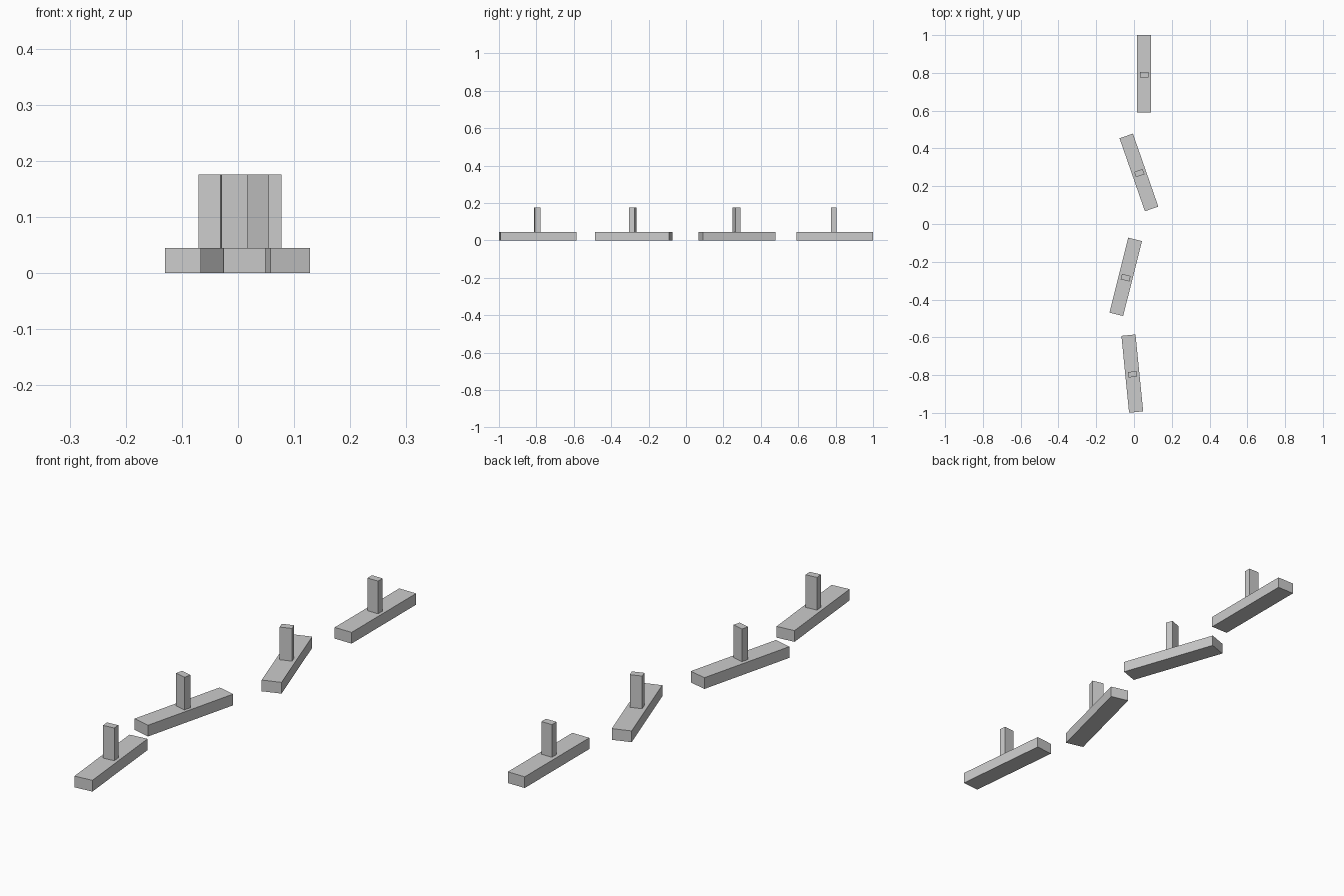
import bpy, bmesh
from math import radians
from mathutils import Matrix, Vector

if "Cube" in bpy.data.objects:
    bpy.data.objects.remove(bpy.data.objects["Cube"])

BASE = (0.075, 0.409, 0.045)
POST = (0.047, 0.029, 0.131)


def box(name, size, centre, world):
    bm = bmesh.new()
    bmesh.ops.create_cube(bm, size=1)
    bmesh.ops.scale(bm, vec=Vector(size), verts=bm.verts)
    bmesh.ops.translate(bm, vec=Vector(centre), verts=bm.verts)
    mesh = bpy.data.meshes.new(name)
    bm.to_mesh(mesh)
    bm.free()
    obj = bpy.data.objects.new(name, mesh)
    obj.matrix_world = world
    bpy.context.collection.objects.link(obj)


# Row of markers: x, y, turn in degrees
markers = [(-0.009, -0.792, 5.7), (-0.044, -0.280, -14.1),
           (0.026, 0.273, 19.2), (0.053, 0.795, 0.0)]

for i, (x, y, turn) in enumerate(markers, 1):
    world = Matrix.Translation((x, y, 0)) @ Matrix.Rotation(radians(turn), 4, 'Z')
    # Flat bar on the ground
    box(f"base_bar_{i}", BASE, (0, 0, BASE[2] / 2), world)
    # Upright post standing on the bar
    box(f"upright_post_{i}", POST, (0.001, -0.004, BASE[2] + POST[2] / 2), world)
